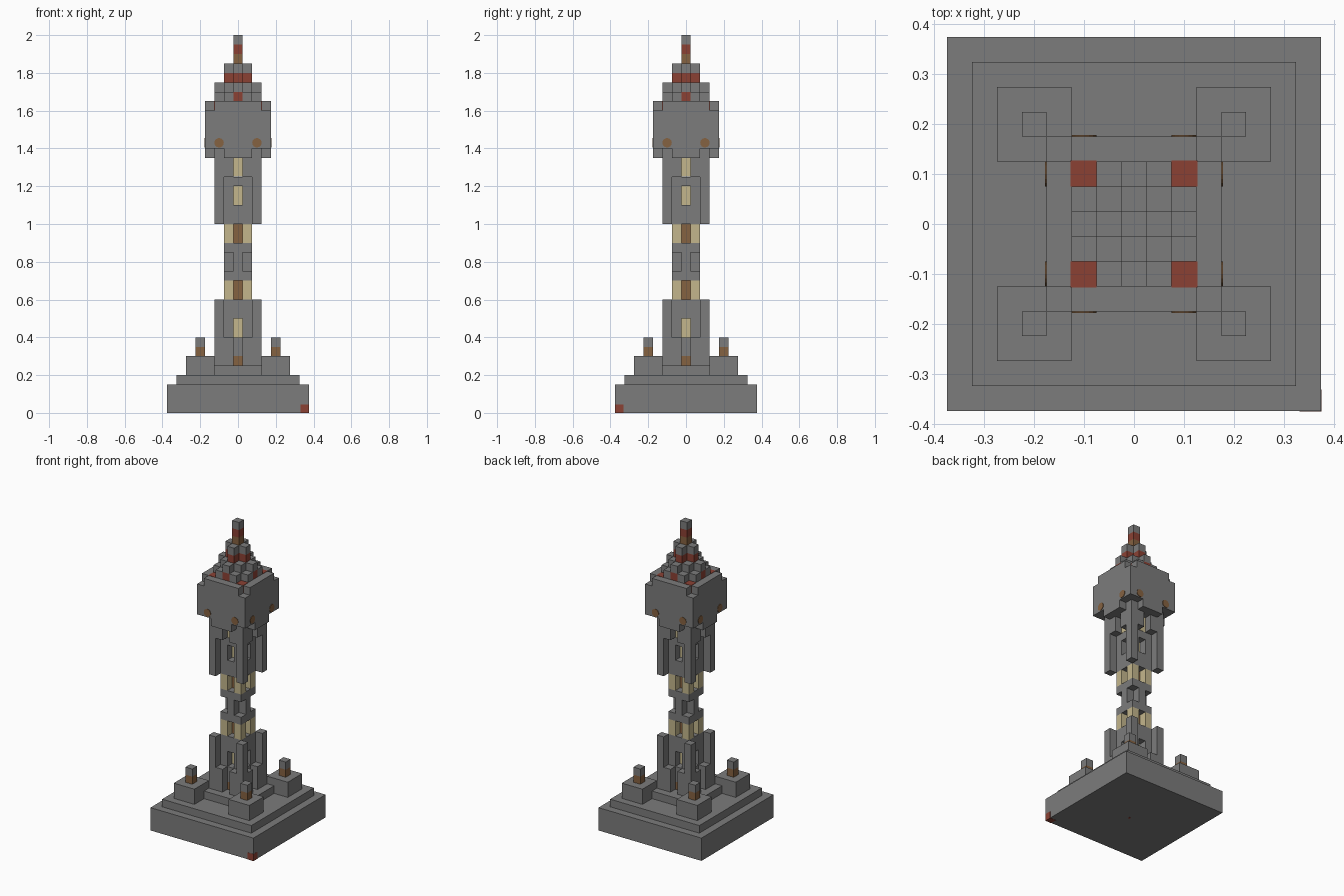
import bpy, bmesh
from math import pi
from mathutils import Matrix, Vector

cube = bpy.data.objects.get("Cube")
if cube:
    bpy.data.objects.remove(cube, do_unlink=True)


def material(name, rgb):
    m = bpy.data.materials.new(name)
    m.use_nodes = True
    m.diffuse_color = (*rgb, 1)
    m.node_tree.nodes["Principled BSDF"].inputs["Base Color"].default_value = (*rgb, 1)
    return m


STONE = material("stone_gray", (0.2, 0.2, 0.2))
RED = material("brick_red", (0.26, 0.053, 0.034))
BROWN = material("wood_brown", (0.235, 0.122, 0.053))
YELLOW = material("pale_yellow", (0.55, 0.47, 0.265))


def part(name, mat, *boxes):
    """One object from boxes given as (low corner, high corner)."""
    bm = bmesh.new()
    for group in boxes:
        for lo, hi in group:
            lo, hi = Vector(lo), Vector(hi)
            size = Matrix.Diagonal((*(hi - lo), 1))
            bmesh.ops.create_cube(bm, size=1, matrix=Matrix.Translation((lo + hi) / 2) @ size)
    finish(name, mat, bm)


def finish(name, mat, bm):
    mesh = bpy.data.meshes.new(name)
    bm.to_mesh(mesh)
    bm.free()
    mesh.materials.append(mat)
    bpy.context.collection.objects.link(bpy.data.objects.new(name, mesh))


def slab(r, z0, z1):
    return [((-r, -r, z0), (r, r, z1))]


def cross(w, r, z0, z1):
    return [((-w, -r, z0), (w, r, z1)), ((-r, -w, z0), (r, w, z1))]


def corners(a, b, z0, z1):
    return [((min(sx * a, sx * b), min(sy * a, sy * b), z0),
             (max(sx * a, sx * b), max(sy * a, sy * b), z1))
            for sx in (-1, 1) for sy in (-1, 1)]


# Stepped base with four corner pedestals and posts
part("base", STONE, slab(.375, 0, .15), slab(.325, .15, .2), slab(.175, .2, .25))
part("pedestals", STONE, corners(.125, .275, .2, .3))
part("post_shafts", BROWN, corners(.175, .225, .3, .35))
part("post_caps", STONE, corners(.175, .225, .35, .4))

# Lower shaft: doorways, windows, corner pillars
part("door_sills", BROWN, slab(.075, .25, .3))
part("lower_core", STONE, slab(.075, .3, .4), corners(.025, .075, .4, .5), slab(.075, .5, .6))
part("lower_windows", YELLOW, slab(.025, .4, .5))
part("door_jambs", STONE, corners(.025, .125, .25, .4))
part("lower_pillars", STONE, corners(.075, .125, .4, .6))

# Narrow waist with two open galleries
for label, z in (("lower", .6), ("upper", .9)):
    part(label + "_gallery_posts", YELLOW, corners(.025, .075, z, z + .1))
    part(label + "_gallery_core", BROWN, slab(.025, z, z + .1))
part("waist", STONE, slab(.075, .7, .75), cross(.025, .075, .75, .85), slab(.075, .85, .9))

# Upper shaft: windows, corner pillars, overhanging collar
part("upper_core", STONE, slab(.075, 1, 1.1), corners(.025, .075, 1.1, 1.2),
     slab(.075, 1.2, 1.25))
part("upper_windows", YELLOW, slab(.025, 1.1, 1.2))
part("upper_pillars", STONE, corners(.075, .125, 1, 1.25))
part("collar", STONE, corners(.025, .125, 1.25, 1.35))
part("collar_windows", YELLOW, slab(.075, 1.251, 1.35))

# Head block with notched corners
part("head", STONE, slab(.125, 1.35, 1.4), cross(.075, .175, 1.35, 1.4),
     slab(.175, 1.4, 1.6), cross(.125, .175, 1.6, 1.65))
part("roof_corners", RED, corners(.075, .127, 1.603, 1.652))

# Round studs on all four head faces
bm = bmesh.new()
for turn in range(4):
    for x in (-.1, .1):
        place = (Matrix.Rotation(turn * pi / 2, 4, 'Z') @ Matrix.Translation((x, -.175, 1.43))
                 @ Matrix.Rotation(pi / 2, 4, 'X'))
        bmesh.ops.create_cone(bm, cap_ends=True, segments=16, radius1=.025, radius2=.025,
                              depth=.006, matrix=place)
finish("head_studs", BROWN, bm)

# Stepped crown
part("crown_core", STONE, slab(.075, 1.65, 1.75))
part("crown_steps", STONE, corners(.025, .075, 1.65, 1.7), cross(.025, .125, 1.7, 1.75),
     [b for s in (-.075, .025) for b in (((s, -.125, 1.65), (s + .05, .125, 1.7)),
                                         ((-.125, s, 1.65), (.125, s + .05, 1.7)))])
part("crown_lamps", RED, cross(.025, .125, 1.65, 1.7))
part("crown_band", RED, cross(.025, .075, 1.75, 1.8))
part("crown_top", STONE, cross(.025, .075, 1.8, 1.85))

# Spire
part("spire_foot", BROWN, slab(.025, 1.85, 1.9))
part("spire_band", RED, slab(.025, 1.9, 1.95))
part("spire_tip", STONE, slab(.025, 1.95, 2))

# Red marks on the base corner and underside
part("corner_mark", RED, [((.332, -.376, -.001), (.376, -.332, .045)),
                          ((.005, -.035, -.001), (.02, -.02, .001))])
